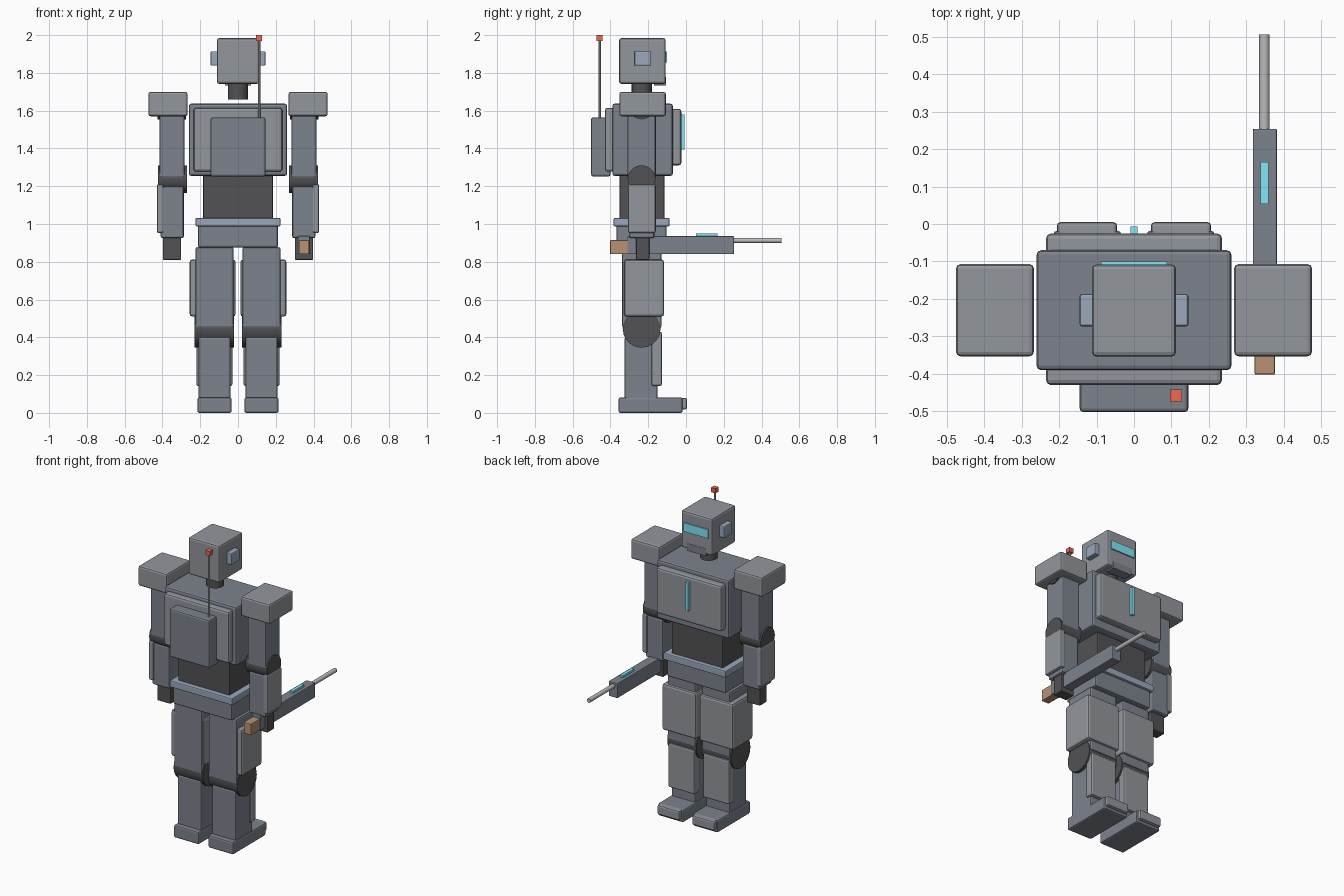
import bpy, math
from mathutils import Matrix


def material(name, rgb):
    m = bpy.data.materials.new(name)
    m.diffuse_color = (*rgb, 1)
    return m


ARMOUR = material("armour_grey", (0.29, 0.305, 0.33))
FRAME = material("frame_grey", (0.205, 0.225, 0.265))
METAL = material("bare_metal", (0.5, 0.5, 0.52))
DARK = material("dark_joint", (0.085, 0.083, 0.088))
CYAN = material("cyan_light", (0.22, 0.8, 0.93))
RED = material("red_light", (0.87, 0.14, 0.09))
BROWN = material("brown_stock", (0.48, 0.29, 0.17))
BLUE = material("blue_trim", (0.32, 0.39, 0.5))


def box(name, x, y, z, mat=FRAME, bevel=0.01):
    """Bevelled box from (min, max) ranges."""
    size = [b - a for a, b in (x, y, z)]
    bpy.ops.mesh.primitive_cube_add(size=1)
    o = bpy.context.object
    o.name = name
    o.data.transform(Matrix.Diagonal((*size, 1)))
    o.location = [(a + b) / 2 for a, b in (x, y, z)]
    if bevel:
        m = o.modifiers.new("Bevel", "BEVEL")
        m.width = bevel
        m.segments = 2
    o.data.materials.append(mat)
    return o


def rod(name, centre, r, length, axis="z", mat=DARK, sides=20):
    rot = {"x": (0, math.pi / 2, 0), "y": (math.pi / 2, 0, 0), "z": (0, 0, 0)}[axis]
    bpy.ops.mesh.primitive_cylinder_add(vertices=sides, radius=r, depth=length,
                                        location=centre, rotation=rot)
    o = bpy.context.object
    o.name = name
    bpy.ops.object.shade_smooth_by_angle(angle=math.radians(35))
    o.data.materials.append(mat)
    return o


def span(a, b, s):
    """Range on the left (-1) or right (+1) side."""
    return tuple(sorted((a * s, b * s)))


# Head, looking towards +y
box("head", (-0.112, 0.112), (-0.354, -0.108), (1.742, 1.984), ARMOUR, 0.012)
box("visor", (-0.088, 0.088), (-0.12, -0.1), (1.855, 1.912), CYAN, 0)
box("chin", (-0.07, 0.07), (-0.17, -0.105), (1.732, 1.78), FRAME, 0.004)
rod("neck", (0, -0.235, 1.7), 0.054, 0.08, "z", DARK, 16)

# Torso
box("torso", (-0.26, 0.26), (-0.39, -0.07), (1.255, 1.637), FRAME, 0.012)
box("chest_plate", (-0.235, 0.235), (-0.1, -0.025), (1.31, 1.61), ARMOUR, 0.014)
box("chest_light", (-0.01, 0.01), (-0.03, -0.007), (1.395, 1.58), CYAN, 0)
box("back_plate", (-0.235, 0.235), (-0.43, -0.36), (1.277, 1.615), ARMOUR, 0.014)
box("backpack", (-0.145, 0.145), (-0.502, -0.4), (1.252, 1.565))
box("abdomen", (-0.185, 0.185), (-0.352, -0.114), (1.02, 1.27), DARK, 0.006)
box("belt", (-0.225, 0.225), (-0.383, -0.087), (0.988, 1.032), BLUE, 0.006)
box("pelvis", (-0.212, 0.212), (-0.367, -0.103), (0.876, 0.995))

# Antenna on the backpack
rod("antenna", (0.112, -0.457, 1.765), 0.006, 0.42, "z", METAL, 8)
box("antenna_tip", (0.096, 0.128), (-0.473, -0.441), (1.97, 2.0), RED, 0)

# Paired parts
for s, side in ((-1, "left"), (1, "right")):
    box(f"ear_{side}", span(0.1, 0.145, s), (-0.273, -0.187), (1.838, 1.914), BLUE, 0.006)

    # Arm
    box(f"shoulder_pad_{side}", span(0.267, 0.475, s), (-0.353, -0.107), (1.57, 1.7), ARMOUR, 0.012)
    rod(f"shoulder_joint_{side}", (0.35 * s, -0.235, 1.624), 0.07, 0.15, "x")
    box(f"upper_arm_{side}", span(0.283, 0.415, s), (-0.31, -0.16), (1.243, 1.6))
    rod(f"elbow_{side}", (0.347 * s, -0.235, 1.237), 0.074, 0.155, "x")
    box(f"forearm_{side}", span(0.287, 0.41, s), (-0.3, -0.168), (0.925, 1.2))
    box(f"forearm_plate_{side}", span(0.395, 0.43, s), (-0.308, -0.16), (0.952, 1.21), ARMOUR)
    box(f"hand_{side}", span(0.301, 0.398, s), (-0.265, -0.193), (0.81, 0.94), DARK, 0.006)

    # Leg
    box(f"thigh_{side}", span(0.024, 0.225, s), (-0.338, -0.13), (0.45, 0.877))
    box(f"thigh_plate_{side}", span(0.013, 0.256, s), (-0.328, -0.116), (0.51, 0.812), ARMOUR, 0.014)
    rod(f"knee_{side}", (0.125 * s, -0.235, 0.445), 0.1, 0.21, "x")
    box(f"shin_{side}", span(0.039, 0.21, s), (-0.325, -0.15), (0.07, 0.402))
    box(f"shin_plate_{side}", span(0.03, 0.22, s), (-0.182, -0.128), (0.142, 0.43), ARMOUR)
    box(f"foot_{side}", span(0.034, 0.215, s), (-0.357, -0.018), (0, 0.082))
    box(f"toe_cap_{side}", span(0.045, 0.206, s), (-0.06, 0.005), (0.018, 0.08), ARMOUR)

# Rifle in the right hand
box("rifle_body", (0.317, 0.381), (-0.31, 0.254), (0.84, 0.936), FRAME, 0.004)
box("rifle_stock", (0.322, 0.376), (-0.402, -0.3), (0.84, 0.914), BROWN, 0.004)
box("rifle_light", (0.338, 0.359), (0.053, 0.166), (0.92, 0.95), CYAN, 0)
rod("rifle_barrel", (0.348, 0.37, 0.913), 0.014, 0.27, "y", METAL, 12)
